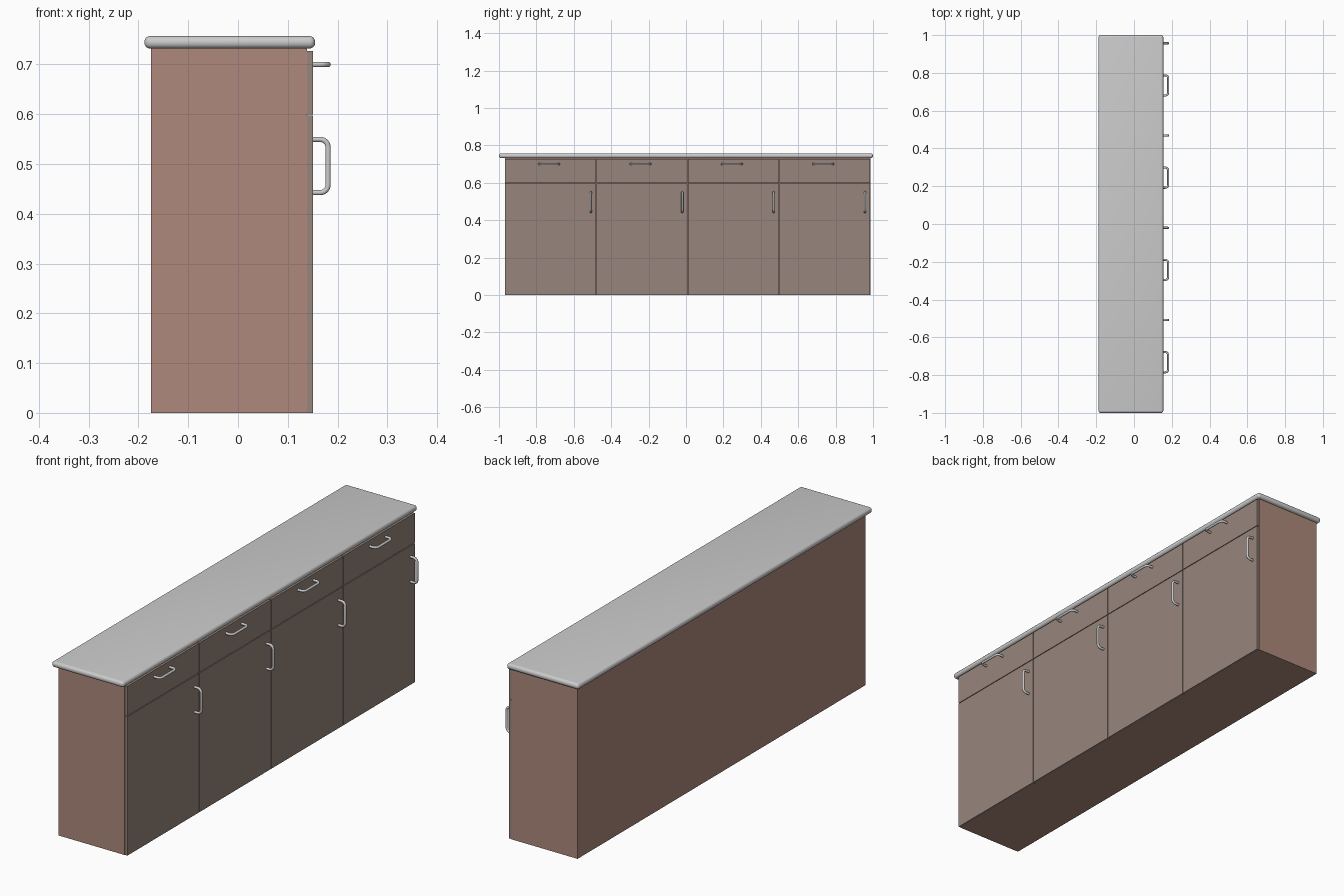
import bpy, bmesh, math
from mathutils import Vector

if "Cube" in bpy.data.objects:
    bpy.data.objects.remove(bpy.data.objects["Cube"])


def material(name, rgb):
    m = bpy.data.materials.new(name)
    m.diffuse_color = (*rgb, 1)
    m.use_nodes = True
    m.node_tree.nodes["Principled BSDF"].inputs["Base Color"].default_value = m.diffuse_color
    return m


WOOD = material("cabinet_wood", (0.42, 0.25, 0.20))
FRONT = material("front_wood", (0.31, 0.24, 0.20))


def box(name, lo, hi, mat=None, bevel=0, segments=1):
    lo, hi = Vector(lo), Vector(hi)
    bm = bmesh.new()
    bmesh.ops.create_cube(bm, size=1)
    bmesh.ops.scale(bm, vec=hi - lo, verts=bm.verts)
    bmesh.ops.translate(bm, vec=(lo + hi) / 2, verts=bm.verts)
    me = bpy.data.meshes.new(name)
    bm.to_mesh(me)
    bm.free()
    ob = bpy.data.objects.new(name, me)
    bpy.context.collection.objects.link(ob)
    if mat:
        me.materials.append(mat)
    if bevel:
        b = ob.modifiers.new("rounding", 'BEVEL')
        b.width, b.segments = bevel, segments
        me.shade_smooth()
    return ob


def handle(name, y, z, vertical):
    # U-shaped bar: two posts, rounded corners, straight grip
    half, reach, r = 0.0535, 0.031, 0.016
    side = [(0.0, half)]
    for i in range(7):
        a = math.pi / 2 * i / 6
        side.append((reach - r + r * math.sin(a), half - r + r * math.cos(a)))
    path = side + [(d, -t) for d, t in reversed(side)]
    cu = bpy.data.curves.new(name, 'CURVE')
    cu.dimensions = '3D'
    cu.bevel_depth, cu.bevel_resolution = 0.0055, 3
    cu.use_fill_caps = True
    sp = cu.splines.new('POLY')
    sp.points.add(len(path) - 1)
    for p, (d, t) in zip(sp.points, path):
        p.co = (d, 0, t, 1) if vertical else (d, t, 0, 1)
    ob = bpy.data.objects.new(name, cu)
    bpy.context.collection.objects.link(ob)
    ob.location = (FACE - 0.001, y, z)
    bpy.ops.object.select_all(action='DESELECT')
    ob.select_set(True)
    bpy.context.view_layer.objects.active = ob
    bpy.ops.object.convert(target='MESH')
    bpy.ops.object.shade_smooth_by_angle(angle=math.radians(40))


BACK, BODY, FACE = -0.175, 0.139, 0.151
Y0, W, GAP = -0.968, 0.4885, 0.0015

# Four cabinet units side by side, each with a drawer, a door and two handles
for i in range(4):
    a, b = Y0 + i * W, Y0 + (i + 1) * W
    n = i + 1
    box(f"cabinet_body_{n}", (BACK, a, 0), (BODY, b, 0.735), WOOD)
    box(f"door_{n}", (BODY, a + GAP, 0), (FACE, b - GAP, 0.597), FRONT)
    box(f"drawer_front_{n}", (BODY, a + GAP, 0.6), (FACE, b - GAP, 0.727), FRONT)
    handle(f"door_handle_{n}", b - 0.029, 0.496, True)
    handle(f"drawer_handle_{n}", (a + b) / 2 - 0.008, 0.70, False)

# Countertop with rounded edges
box("countertop", (-0.188, -1, 0.732), (0.155, 1, 0.757), None, 0.0115, 5)
